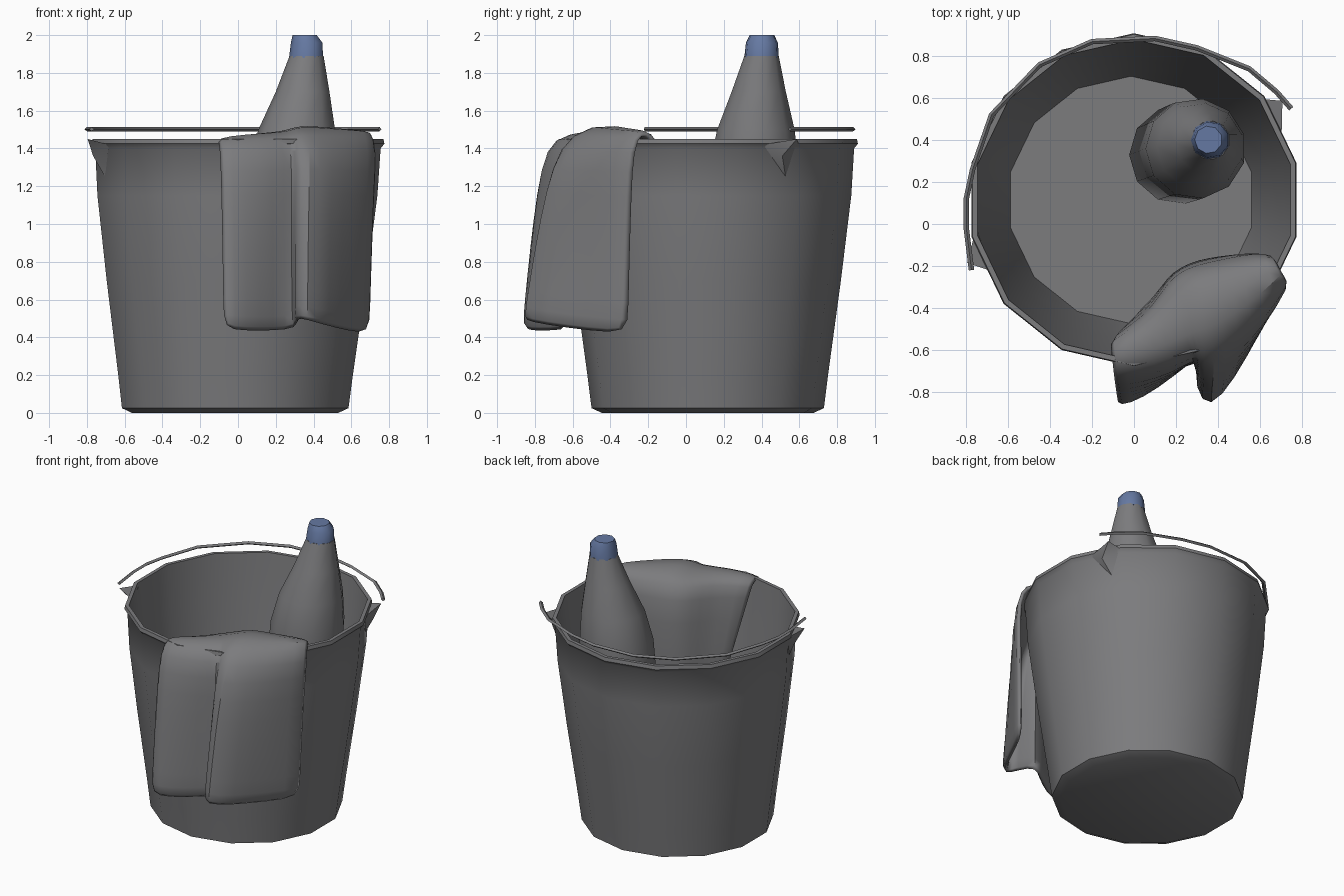
import bpy, bmesh, math
from mathutils import Vector

if "Cube" in bpy.data.objects:
    bpy.data.objects.remove(bpy.data.objects["Cube"])


def material(name, color):
    m = bpy.data.materials.new(name)
    m.diffuse_color = (*color, 1)
    m.use_nodes = True
    m.node_tree.nodes["Principled BSDF"].inputs["Base Color"].default_value = m.diffuse_color
    return m


GREY = material("dark grey", (0.2, 0.2, 0.207))
BLUE = material("dull blue", (0.13, 0.19, 0.36))


def finish(name, verts, faces, mat, angle=40):
    mesh = bpy.data.meshes.new(name)
    mesh.from_pydata(verts, [], faces)
    bm = bmesh.new()
    bm.from_mesh(mesh)
    bmesh.ops.recalc_face_normals(bm, faces=bm.faces)
    bm.to_mesh(mesh)
    bm.free()
    mesh.materials.append(mat)
    ob = bpy.data.objects.new(name, mesh)
    bpy.context.collection.objects.link(ob)
    bpy.ops.object.select_all(action='DESELECT')
    ob.select_set(True)
    bpy.context.view_layer.objects.active = ob
    bpy.ops.object.shade_smooth_by_angle(angle=math.radians(angle))
    return ob


def grid_faces(rows, cols, wrap):
    span = cols if wrap else cols - 1
    return [(r * cols + c, r * cols + (c + 1) % cols,
             (r + 1) * cols + (c + 1) % cols, (r + 1) * cols + c)
            for r in range(rows - 1) for c in range(span)]


def stack(name, rings, sides, mat, angle=40):
    """Loft through circles given as (z, centre x, centre y, radius)."""
    verts = []
    for z, cx, cy, r in rings:
        for i in range(sides):
            a = 2 * math.pi * (i + 0.5) / sides
            verts.append((cx + r * math.cos(a), cy + r * math.sin(a), z))
    n = len(rings)
    faces = grid_faces(n, sides, True)
    faces.append(tuple(range(sides)))
    faces.append(tuple(range((n - 1) * sides, n * sides)))
    return finish(name, verts, faces, mat, angle)


# Bucket: outside, lip, then inside wall down to the floor
profile = [(0, 0.56), (0.025, 0.615), (0.2, 0.637), (0.7, 0.705), (1.15, 0.76),
           (1.40, 0.775), (1.425, 0.795), (1.45, 0.79),
           (1.45, 0.765), (1.15, 0.735), (0.7, 0.68), (0.2, 0.615), (0.05, 0.59)]
stack("bucket", [(z, -0.015 + 0.015 * z / 1.45, 0.115, r) for z, r in profile],
      14, GREY)

# Leaning bottle and its cap
stack("bottle", [(0.06, 0.21, 0.33, 0.21), (0.1, 0.212, 0.33, 0.235),
                 (1.1, 0.28, 0.355, 0.24), (1.3, 0.295, 0.36, 0.24),
                 (1.5, 0.315, 0.37, 0.207), (1.7, 0.345, 0.385, 0.145),
                 (1.89, 0.365, 0.40, 0.092)], 11, GREY)
stack("bottle_cap", [(1.88, 0.363, 0.40, 0.093), (1.96, 0.366, 0.402, 0.086),
                     (2.0, 0.355, 0.402, 0.066)], 9, BLUE)

# Cloth: cross-sections from the inside, over the rim, to the hanging edge
inner_low = [(.05, -.42), (.10, -.36), (.15, -.30), (.20, -.24), (.28, -.20),
             (.36, -.18), (.45, -.17), (.54, -.17), (.58, -.20)]
inner_top = [(-.12, -.57), (.06, -.46), (.14, -.34), (.20, -.25), (.28, -.21),
             (.36, -.19), (.46, -.17), (.58, -.15), (.67, -.16)]
crest = [(-.11, -.64), (.03, -.62), (.15, -.58), (.27, -.54), (.31, -.52),
         (.36, -.50), (.47, -.44), (.60, -.33), (.71, -.23)]
outer_top = [(-.10, -.73), (.03, -.72), (.18, -.69), (.31, -.62), (.315, -.65),
             (.37, -.67), (.49, -.57), (.62, -.45), (.74, -.27)]
outer_low = [(-.08, -.86), (.03, -.82), (.18, -.71), (.32, -.60), (.305, -.79),
             (.36, -.88), (.46, -.74), (.58, -.51), (.70, -.30)]
low_z = [.44, .43, .43, .44, .50, .49, .46, .43, .41]
crest_z = [1.45, 1.47, 1.48, 1.49, 1.51, 1.52, 1.51, 1.50, 1.49]

cloth = []
for t in (0, 0.5, 1):
    for a, b in zip(inner_low, inner_top):
        p = Vector(a).lerp(Vector(b), t)
        cloth.append((p.x, p.y, 0.6 + 0.8 * t))
for k, dz in ((0.25, 0.03), (1, 0)):
    for a, b, z in zip(inner_top, crest, crest_z):
        p = Vector(a).lerp(Vector(b), k)
        cloth.append((p.x, p.y, z - dz))
for t in (0, 0.25, 0.55, 0.85, 1):
    for a, b, z in zip(outer_top, outer_low, low_z):
        p = Vector(a).lerp(Vector(b), t ** 0.7)
        cloth.append((p.x, p.y, 1.40 + (z - 1.40) * t))
towel = finish("cloth", cloth, grid_faces(len(cloth) // 9, 9, False), GREY, 60)
thick = towel.modifiers.new("thickness", 'SOLIDIFY')
thick.thickness = 0.045
thick.offset = 0
soft = towel.modifiers.new("soft", 'SUBSURF')
soft.levels = soft.render_levels = 1

# Wire handle lying flat around the back of the rim
path = [(-.775, -.22), (-.80, -.02), (-.80, .12), (-.77, .26), (-.68, .52),
        (-.45, .76), (-.2, .87), (.1, .885), (.3, .84), (.55, .74),
        (.68, .63), (.75, .55)]
wire = []
for i, (x, y) in enumerate(path):
    prev, nxt = path[max(i - 1, 0)], path[min(i + 1, len(path) - 1)]
    d = Vector((nxt[0] - prev[0], nxt[1] - prev[1])).normalized()
    for k in range(4):
        a = math.pi / 2 * k
        s = 0.013 * math.cos(a)
        wire.append((x - d.y * s, y + d.x * s, 1.502 + 0.011 * math.sin(a)))
ends = [(0, 1, 2, 3), tuple(range(len(wire) - 4, len(wire)))]
finish("handle", wire, grid_faces(len(path), 4, True) + ends, GREY)

# Pointed lugs that carry the handle
for name, angle in (("left_lug", math.radians(198)), ("right_lug", math.radians(31))):
    out = Vector((math.cos(angle), math.sin(angle)))
    side = Vector((-out.y, out.x))
    pts = [(0.755, -.11, 1.42), (0.755, .11, 1.42), (0.75, .03, 1.25),
           (0.85, .04, 1.45), (0.80, -.02, 1.36)]
    verts = []
    for r, s, z in pts:
        p = out * r + side * s
        verts.append((p.x, p.y + 0.115, z))
    finish(name, verts, [(0, 1, 3), (0, 3, 4), (1, 2, 4), (1, 4, 3),
                         (0, 4, 2), (0, 2, 1)], GREY)
